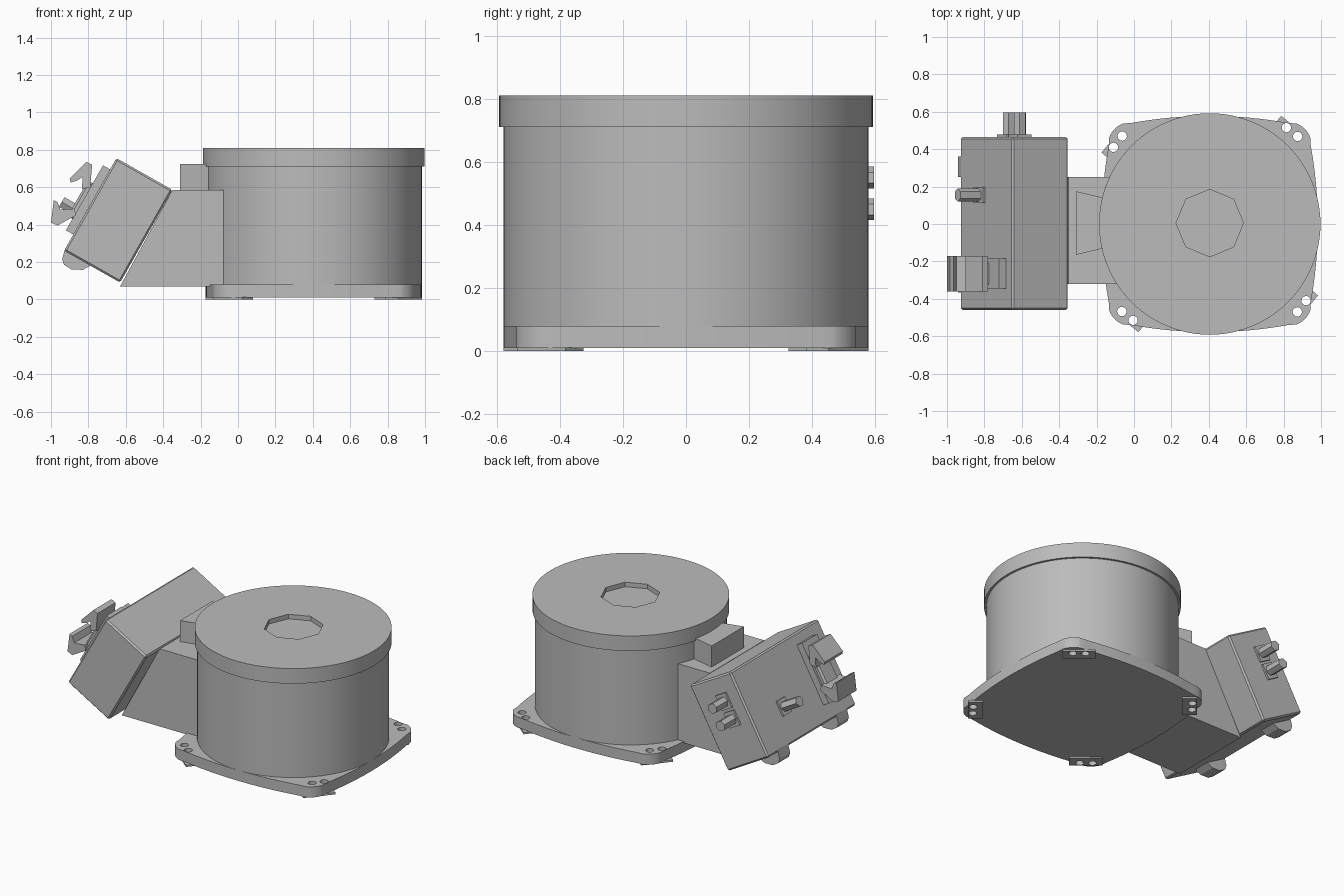
import bpy, bmesh
from math import sin, cos, pi, radians
from mathutils import Vector, Matrix

if "Cube" in bpy.data.objects:
    bpy.data.objects.remove(bpy.data.objects["Cube"])

grey = bpy.data.materials.new("plain_grey")
grey.use_nodes = True
COLOR = (0.5, 0.5, 0.5, 1)
grey.diffuse_color = COLOR
grey.node_tree.nodes["Principled BSDF"].inputs["Base Color"].default_value = COLOR

CX = 0.405                       # drum axis
U = Vector((0.495, 0, 0.869))    # up along the tilted face of the head
N = Vector((-0.869, 0, 0.495))   # outward from the tilted face
D = Vector((-0.93, 0, 0.26))     # lower outer edge of the head
Y = Vector((0, 1, 0))


def prism(name, points, extrude, smooth=False, bevel=0):
    """Extrude a closed 3D outline along a vector."""
    bm = bmesh.new()
    face = bm.faces.new([bm.verts.new(p) for p in points])
    out = bmesh.ops.extrude_face_region(bm, geom=[face])
    verts = [v for v in out["geom"] if isinstance(v, bmesh.types.BMVert)]
    bmesh.ops.translate(bm, verts=verts, vec=extrude)
    bmesh.ops.recalc_face_normals(bm, faces=bm.faces)
    mesh = bpy.data.meshes.new(name)
    bm.to_mesh(mesh)
    bm.free()
    mesh.materials.append(grey)
    obj = bpy.data.objects.new(name, mesh)
    bpy.context.collection.objects.link(obj)
    if bevel:
        mod = obj.modifiers.new("bevel", "BEVEL")
        mod.width, mod.segments = bevel, 1
    if smooth:
        smooth_edges(obj)
    return obj


def smooth_edges(obj):
    bpy.ops.object.select_all(action="DESELECT")
    obj.select_set(True)
    bpy.context.view_layer.objects.active = obj
    bpy.ops.object.shade_smooth_by_angle(angle=radians(30))


def ring(x, y, z, r, n, start=0):
    return [Vector((x + r * cos(start + 2 * pi * i / n),
                    y + r * sin(start + 2 * pi * i / n), z)) for i in range(n)]


def side_profile(name, xz, y0, y1, **kw):
    return prism(name, [Vector((x, y0, z)) for x, z in xz], Y * (y1 - y0), **kw)


def block(name, centre, a, b, c, **kw):
    """Box spanned by three half-axis vectors."""
    pts = [centre + i * a + j * b - c for i, j in ((-1, -1), (1, -1), (1, 1), (-1, 1))]
    return prism(name, pts, c * 2, **kw)


def cut(obj, cutter):
    cutter.hide_render = True
    mod = obj.modifiers.new("cut", "BOOLEAN")
    mod.object, mod.solver = cutter, "EXACT"
    bpy.context.view_layer.objects.active = obj
    bpy.ops.object.modifier_apply(modifier=mod.name)
    bpy.data.objects.remove(cutter)


# Drum and its lid with an octagonal recess
prism("drum_body", ring(CX, 0, 0.02, 0.578, 96), Vector((0, 0, 0.7)), smooth=True)
lid = prism("drum_lid", ring(CX, 0, 0.71, 0.592, 96), Vector((0, 0, 0.1)))
cut(lid, prism("recess", ring(CX, 0.005, 0.78, 0.18, 8), Vector((0, 0, 0.1))))
smooth_edges(lid)

# Base plate: bulged sides and rounded corners, repeated four times
quarter = []
for i in range(13):
    t = -1 + i / 6
    quarter.append(Vector((0.54 + 0.038 * (1 - t * t), 0.42 * t, 0)))
for i in range(1, 8):
    a = radians(12 + 66 * i / 8)
    quarter.append(Vector((0.42 + 0.125 * cos(a), 0.42 + 0.125 * sin(a), 0)))
turns = [Matrix.Rotation(k * pi / 2, 3, "Z") for k in range(4)]
centre = Vector((CX, 0, 0.01))
plate = prism("base_plate", [centre + m @ p for m in turns for p in quarter],
              Vector((0, 0, 0.07)))

# Foot pads and paired screw holes at each corner
for m in turns:
    along, across = m @ Vector((0.77, -0.64, 0)), m @ Vector((0.64, 0.77, 0))
    mid = Vector((CX, 0, 0.006)) + m @ Vector((0.43, 0.48, 0))
    pad = block("foot_pad", mid, along * 0.1, across * 0.045, Vector((0, 0, 0.006)))
    for spot in (Vector((0.41, 0.515, 0)), Vector((0.47, 0.468, 0))):
        p = m @ spot
        for part in (plate, pad):
            cut(part, prism("hole", ring(CX + p.x, p.y, -0.1, 0.025, 16),
                            Vector((0, 0, 0.3))))
smooth_edges(plate)

# Neck and the tapered block on top of it
side_profile("neck", [(0, 0.07), (0, 0.585), (-0.35, 0.585), (-0.63, 0.07)], -0.32, 0.25)
prism("neck_block", [Vector(p) for p in ((-0.31, -0.165, 0.57), (-0.1, -0.115, 0.57),
      (-0.1, 0.125, 0.57), (-0.31, 0.175, 0.57))], Vector((0, 0, 0.155)))

# Tilted head
side_profile("head", [(-0.93, 0.26), (-0.65, 0.755), (-0.35, 0.585), (-0.63, 0.09)],
             -0.46, 0.465, bevel=0.01)


def plug(name, base, out, side, up, length):
    """Flange with a hexagonal post standing on it."""
    block(name + "_flange", base + out * 0.005, side * 0.042, up * 0.05, out * 0.008)
    hexagon = [base + side * 0.036 * cos(k * pi / 3) + up * 0.034 * sin(k * pi / 3)
               for k in range(6)]
    prism(name + "_post", hexagon, out * length)


# Plug on the tilted face and two on the back end
plug("face_plug", D + U * 0.22 + Y * 0.155, N, Y, U, 0.14)
for x, z in ((-0.61, 0.55), (-0.67, 0.45)):
    plug("end_plug", Vector((x, 0.465, z)), Y, N, U, 0.13)

# Latch connector: socket, inner core and two hooks
LY = -0.265
block("latch_socket", D + U * 0.3 + N * 0.02 + Y * LY, U * 0.2, Y * 0.08, N * 0.025)
block("latch_core", D + U * 0.28 + N * 0.04 + Y * LY, U * 0.11, Y * 0.065, N * 0.035,
      bevel=0.012)
hooks = {
    "upper_hook": [(-0.78, 0.72), (-0.81, 0.735), (-0.9, 0.645), (-0.895, 0.625),
                   (-0.86, 0.635), (-0.83, 0.655), (-0.835, 0.59), (-0.79, 0.6)],
    "lower_hook": [(-1.0, 0.41), (-0.985, 0.53), (-0.965, 0.52), (-0.95, 0.48),
                   (-0.875, 0.485), (-0.865, 0.45), (-0.965, 0.395)],
}
for name, outline in hooks.items():
    side_profile(name, outline, LY - 0.095, LY + 0.095)

# Chamfered bumps under the head
for y in (-0.31, 0.305):
    side_profile("bottom_bump", [(-0.925, 0.27), (-0.94, 0.215), (-0.93, 0.185),
                 (-0.89, 0.16), (-0.83, 0.158), (-0.79, 0.18), (-0.78, 0.2)],
                 y - 0.055, y + 0.055)
